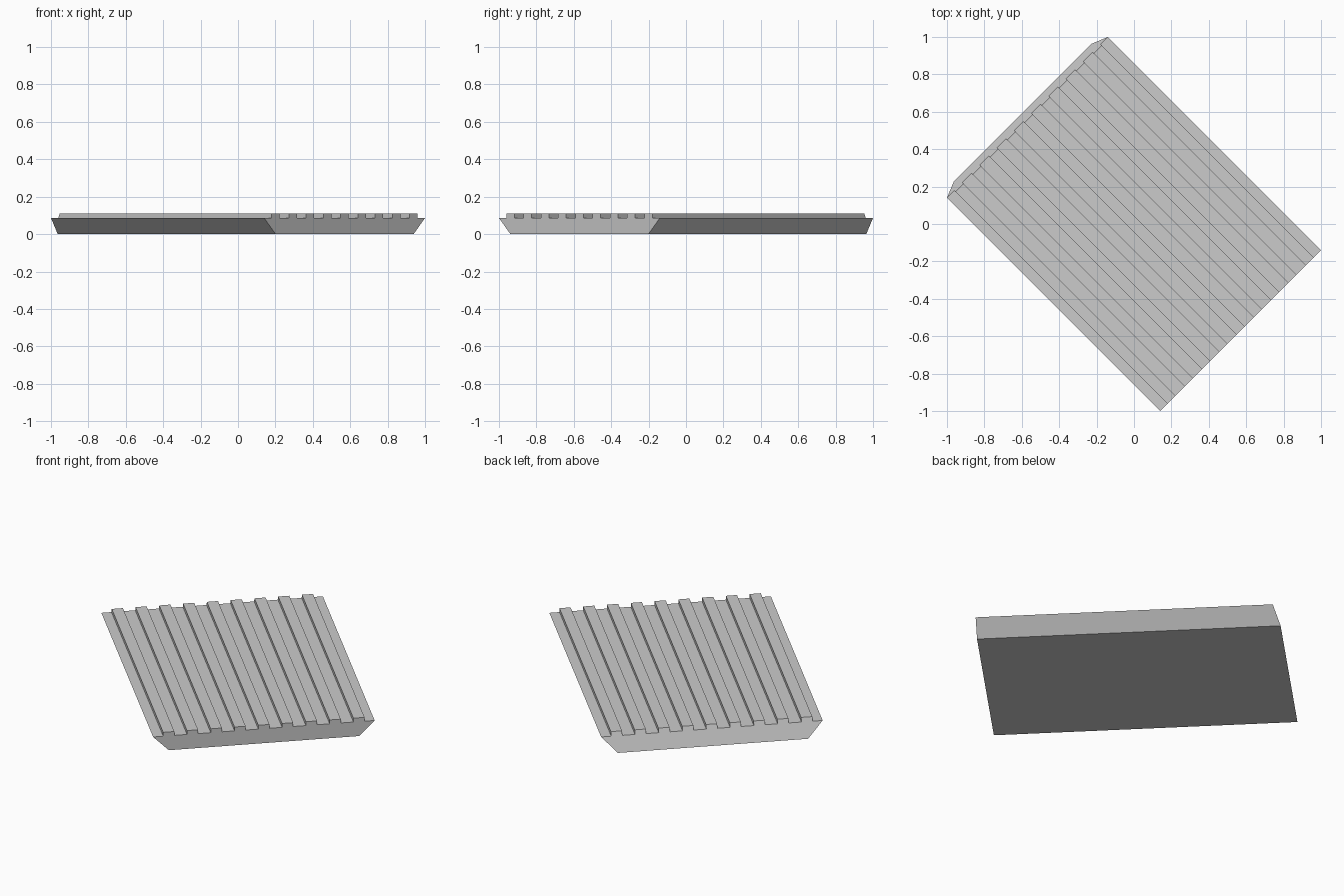
import bpy
import bmesh
from math import radians
from mathutils import Matrix

cube = bpy.data.objects.get("Cube")
if cube:
    bpy.data.objects.remove(cube, do_unlink=True)

HALF_LENGTH = 0.806      # along the ribs
HALF_TOP = 0.608         # across the ribs, at deck height
HALF_BOTTOM = 0.522
DECK = 0.086
RIB_TOP = 0.109
RIBS, PITCH, RIB_WIDTH = 9, 0.1305, 0.061
LEAN = 0.41              # outward slope of the back left end


def slab_profile():
    """Cross-section: tapered base with square ribs on its deck."""
    points = [(-HALF_BOTTOM, 0), (HALF_BOTTOM, 0), (HALF_TOP, DECK)]
    for i in reversed(range(RIBS)):
        mid = (i - (RIBS - 1) / 2) * PITCH
        a, b = mid - RIB_WIDTH / 2, mid + RIB_WIDTH / 2
        points += [(b, DECK), (b, RIB_TOP), (a, RIB_TOP), (a, DECK)]
    return points + [(-HALF_TOP, DECK)]


# Material
grey = bpy.data.materials.new("plain_grey")
grey.use_nodes = True
colour = (0.6, 0.6, 0.6, 1)
grey.diffuse_color = colour
grey.node_tree.nodes["Principled BSDF"].inputs["Base Color"].default_value = colour

# Ribbed slab: one upright end, one leaning end, joined by strips
bm = bmesh.new()
profile = slab_profile()
upright = [bm.verts.new((HALF_LENGTH, y, z)) for y, z in profile]
leaning = [bm.verts.new((-HALF_LENGTH - LEAN * (DECK - z), y, z)) for y, z in profile]
bm.faces.new(upright)
bm.faces.new(leaning[::-1])
for i in range(len(profile)):
    j = (i + 1) % len(profile)
    bm.faces.new((upright[j], upright[i], leaning[i], leaning[j]))
bmesh.ops.recalc_face_normals(bm, faces=bm.faces)

# The slab lies diagonally
bm.transform(Matrix.Rotation(radians(-45), 4, "Z"))

mesh = bpy.data.meshes.new("ribbed_slab")
bm.to_mesh(mesh)
bm.free()
mesh.materials.append(grey)
slab = bpy.data.objects.new("ribbed_slab", mesh)
bpy.context.collection.objects.link(slab)
